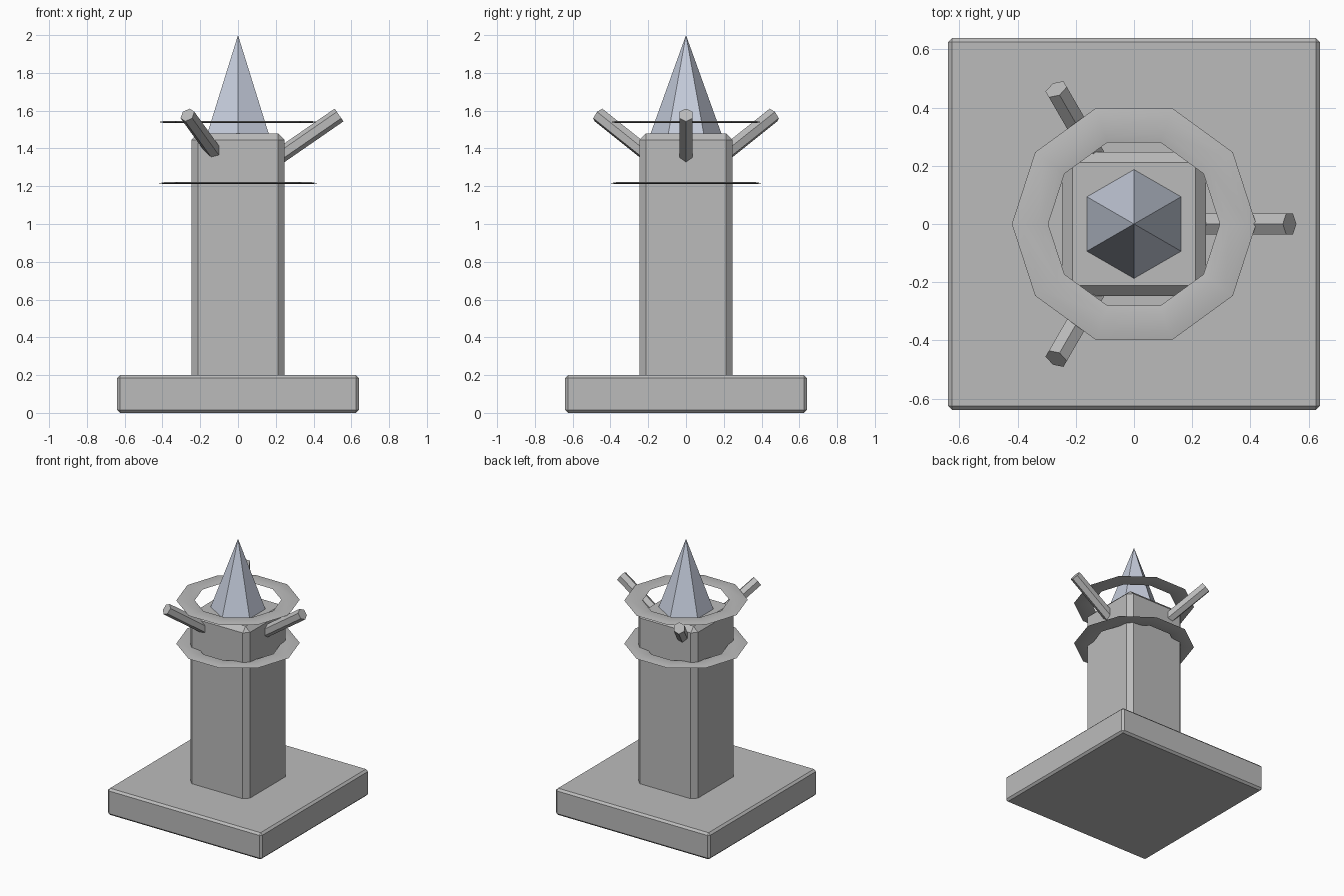
import bpy
import math
from mathutils import Vector

if "Cube" in bpy.data.objects:
    bpy.data.objects.remove(bpy.data.objects["Cube"])


def material(name, rgb):
    m = bpy.data.materials.new(name)
    m.diffuse_color = (*rgb, 1.0)
    m.use_nodes = True
    m.node_tree.nodes["Principled BSDF"].inputs["Base Color"].default_value = m.diffuse_color
    return m


STONE = material("stone_grey", (0.5, 0.5, 0.5))
CRYSTAL = material("pale_blue_crystal", (0.56, 0.605, 0.71))


def finish(name, mat):
    ob = bpy.context.object
    ob.name = name
    ob.data.materials.append(mat)
    return ob


def chamfered_box(name, half, z0, z1, chamfer):
    bpy.ops.mesh.primitive_cube_add(size=1, location=(0, 0, (z0 + z1) / 2))
    ob = finish(name, STONE)
    ob.scale = (half * 2, half * 2, z1 - z0)
    bpy.ops.object.transform_apply(location=False, rotation=False, scale=True)
    bev = ob.modifiers.new("chamfer", 'BEVEL')
    bev.width = chamfer
    bev.segments = 1
    return ob


# Square base slab and tall column with chamfered edges
chamfered_box("base", 0.64, 0.0, 0.2, 0.015)
chamfered_box("column", 0.247, 0.1, 1.48, 0.036)

# Six-sided crystal spike on top
bpy.ops.mesh.primitive_cone_add(vertices=6, radius1=0.187, radius2=0,
                                depth=0.52, location=(0, 0, 1.74))
finish("spike", CRYSTAL)

# Two flattened ten-sided rings
for name, z in (("lower_ring", 1.216), ("upper_ring", 1.54)):
    bpy.ops.mesh.primitive_torus_add(major_segments=10, minor_segments=6,
                                     major_radius=0.3575, minor_radius=0.0625,
                                     location=(0, 0, z))
    ring = finish(name, STONE)
    ring.scale.z = 0.1
    bpy.ops.object.transform_apply(location=False, rotation=False, scale=True)
    bpy.ops.object.shade_smooth_by_angle(angle=math.radians(30))

# Three hexagonal prongs slanting up and out of the column
inner, outer = (0.15, 1.311), (0.535, 1.577)
slope = math.atan2(outer[1] - inner[1], outer[0] - inner[0])
length = math.hypot(outer[0] - inner[0], outer[1] - inner[1])
for i in range(3):
    a = i * math.tau / 3
    r, z = (inner[0] + outer[0]) / 2, (inner[1] + outer[1]) / 2
    # vertices sit at the top and bottom of the section
    bpy.ops.mesh.primitive_cylinder_add(vertices=6, radius=0.041, depth=length,
                                        rotation=(0, 0, math.pi / 2))
    prong = finish(f"prong_{i + 1}", STONE)
    bpy.ops.object.transform_apply(location=False, rotation=True, scale=False)
    prong.rotation_euler = (0, math.pi / 2 - slope, a)
    prong.location = Vector((r * math.cos(a), r * math.sin(a), z))
